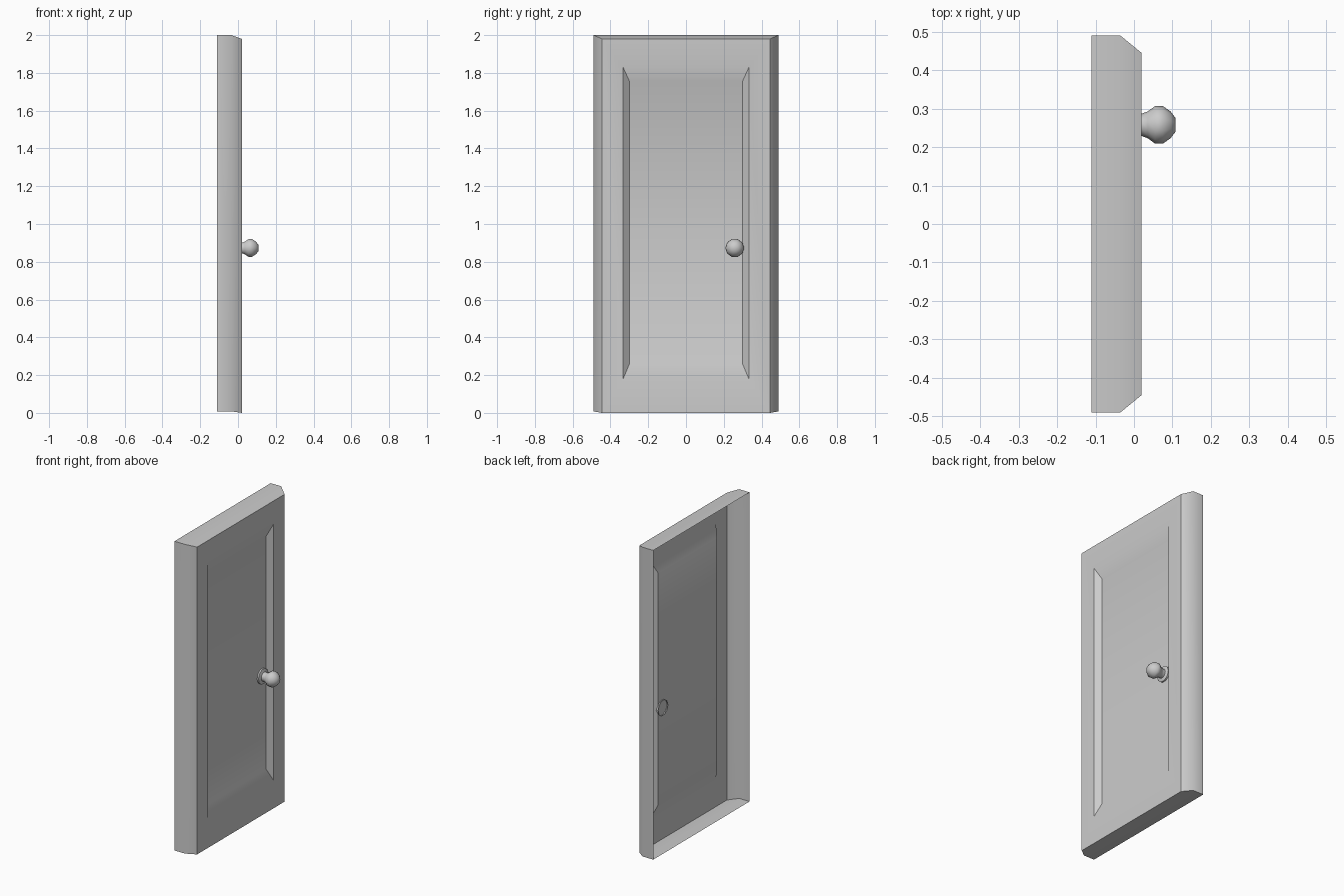
import bpy, bmesh
from math import cos, sin, pi, radians

if "Cube" in bpy.data.objects:
    bpy.data.objects.remove(bpy.data.objects["Cube"])


def loft(name, rings, angle):
    """Skin a chain of rings (counter-clockwise seen from +x), cap the last, leave the back open."""
    bm = bmesh.new()
    loops = [[bm.verts.new(p) for p in ring] for ring in rings]
    for a, b in zip(loops, loops[1:]):
        n = len(a)
        for i in range(n):
            j = (i + 1) % n
            bm.faces.new((a[i], a[j], b[j], b[i]))
    bm.faces.new(loops[-1])
    me = bpy.data.meshes.new(name)
    bm.to_mesh(me)
    bm.free()
    ob = bpy.data.objects.new(name, me)
    bpy.context.collection.objects.link(ob)
    bpy.ops.object.select_all(action='DESELECT')
    ob.select_set(True)
    bpy.context.view_layer.objects.active = ob
    bpy.ops.object.shade_smooth_by_angle(angle=radians(angle))
    return ob


def rect(x, half, z0, z1):
    return [(x, -half, z0), (x, half, z0), (x, half, z1), (x, -half, z1)]


def circle(x, r, y=0.258, z=0.873, n=10):
    return [(x, y + r * cos(2 * pi * i / n), z + r * sin(2 * pi * i / n))
            for i in range(n)]


# Door shell: open back, chamfered edge, recessed panel
loft("door_panel", [rect(*r) for r in (
    (-0.11, 0.49, 0.008, 2.0),
    (-0.035, 0.49, 0.008, 2.0),
    (0.02, 0.445, 0.0, 1.98),
    (0.02, 0.333, 0.18, 1.83),
    (-0.01, 0.30, 0.258, 1.757),
)], 42)

# Knob: flange, neck and faceted ball turned about x
loft("door_knob", [circle(*p) for p in (
    (-0.017, 0.05),
    (0.0, 0.05),
    (0.006, 0.03),
    (0.02, 0.029),
    (0.036, 0.035),
    (0.055, 0.049),
    (0.075, 0.049),
    (0.095, 0.035),
    (0.108, 0.018),
)], 42)
